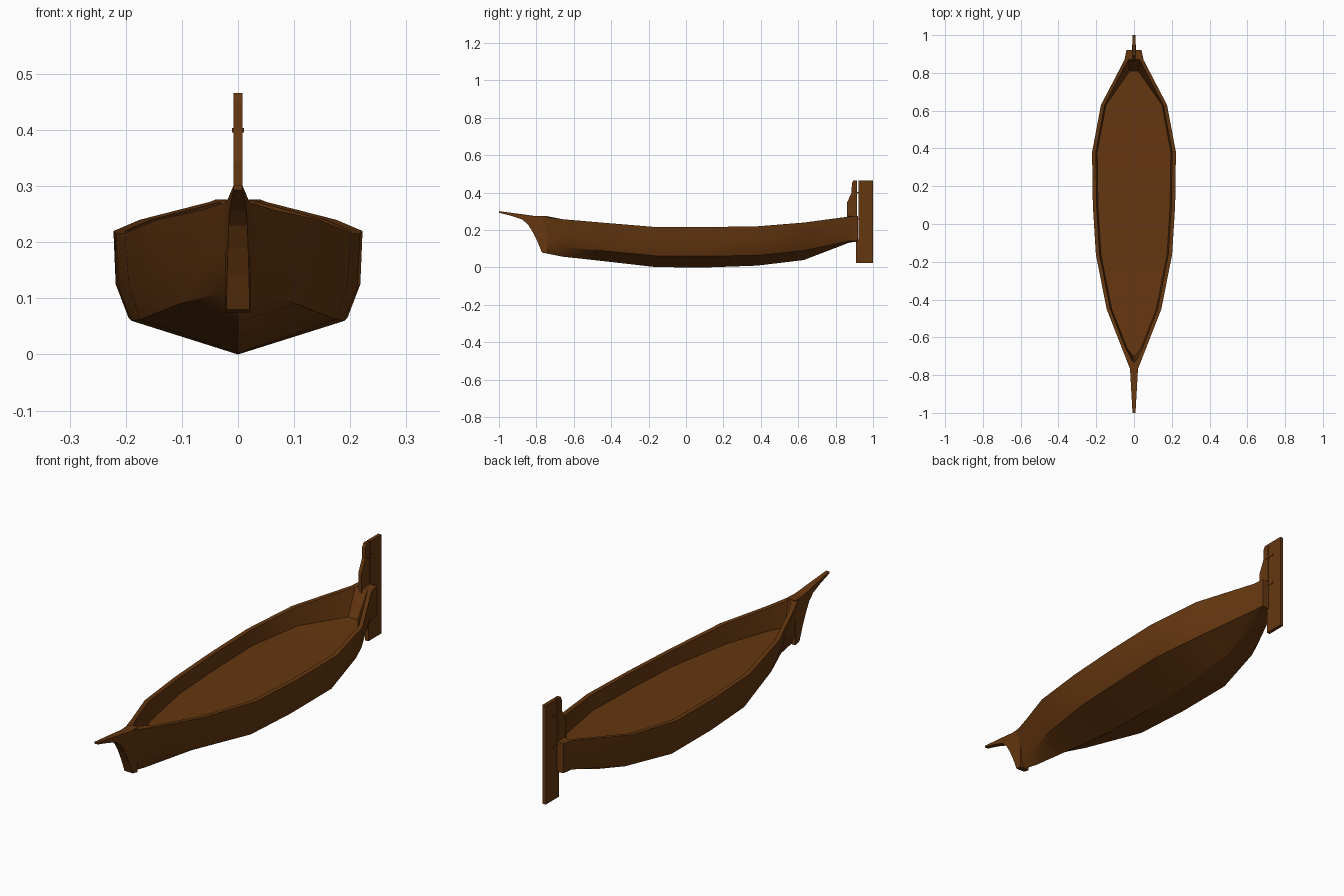
import bpy, bmesh, math

if "Cube" in bpy.data.objects:
    bpy.data.objects.remove(bpy.data.objects["Cube"])

wood = bpy.data.materials.new("dark brown wood")
wood.diffuse_color = (0.13, 0.038, 0.005, 1)
wood.use_nodes = True
wood.node_tree.nodes["Principled BSDF"].inputs["Base Color"].default_value = wood.diffuse_color


def finish(bm, name, smooth=False):
    bmesh.ops.remove_doubles(bm, verts=bm.verts, dist=1e-5)
    bmesh.ops.recalc_face_normals(bm, faces=bm.faces)
    me = bpy.data.meshes.new(name)
    bm.to_mesh(me)
    bm.free()
    me.materials.append(wood)
    ob = bpy.data.objects.new(name, me)
    bpy.context.collection.objects.link(ob)
    if smooth:
        bpy.ops.object.select_all(action='DESELECT')
        ob.select_set(True)
        bpy.context.view_layer.objects.active = ob
        bpy.ops.object.shade_smooth_by_angle(angle=math.radians(25))
    return ob


def plate(name, pts, half):
    """Side profile (y, z) thickened across x; half(y) gives the half width."""
    bm = bmesh.new()
    a = [bm.verts.new((-half(y), y, z)) for y, z in pts]
    b = [bm.verts.new((half(y), y, z)) for y, z in pts]
    bm.faces.new(a)
    bm.faces.new(b[::-1])
    n = len(pts)
    for i in range(n):
        j = (i + 1) % n
        bm.faces.new((a[i], a[j], b[j], b[i]))
    return finish(bm, name)


def box(name, x, y0, y1, z0, z1):
    return plate(name, [(y0, z0), (y1, z0), (y1, z1), (y0, z1)], lambda y: x)


# Hull stations: y, keel z, chine x/z, side x/z, sheer x/z
stations = [
    (-0.77, 0.080, 0.012, 0.110, 0.012, 0.17, 0.020, 0.272),
    (-0.66, 0.058, 0.030, 0.110, 0.042, 0.17, 0.063, 0.258),
    (-0.45, 0.035, 0.105, 0.090, 0.130, 0.15, 0.145, 0.240),
    (-0.16, 0.002, 0.175, 0.062, 0.195, 0.125, 0.202, 0.216),
    (0.10, 0.000, 0.190, 0.060, 0.212, 0.115, 0.218, 0.216),
    (0.38, 0.010, 0.195, 0.065, 0.218, 0.125, 0.222, 0.220),
    (0.63, 0.040, 0.140, 0.090, 0.168, 0.145, 0.175, 0.240),
    (0.87, 0.132, 0.045, 0.142, 0.050, 0.18, 0.050, 0.272),
    (0.92, 0.140, 0.040, 0.143, 0.040, 0.18, 0.040, 0.276),
]
bm = bmesh.new()
rings = []
for y, k, cx, cz, mx, mz, sx, sz in stations:
    yi = min(max(y, -0.73), 0.87)      # inner rim end
    yd = min(max(y, -0.70), 0.81)      # deck end
    half = [(cx, y, cz), (mx, y, mz), (sx, y, sz),
            (max(sx - 0.02, 0.006), yi, sz),
            (max(sx - 0.027, 0.004), yd, 0.15 + 0.02 * yd * yd)]
    pts = [(0, y, k)] + half + [(-x, yy, z) for x, yy, z in reversed(half)]
    rings.append([bm.verts.new(p) for p in pts])
for a, b in zip(rings, rings[1:]):
    for i in range(11):
        j = (i + 1) % 11
        bm.faces.new((a[i], a[j], b[j], b[i]))
for r in (rings[0], rings[-1]):        # outer cap, rim and inner end wall
    for ids in ((0, 1, 2, 3, 8, 9, 10), (3, 4, 7, 8), (4, 5, 6, 7)):
        bm.faces.new([r[i] for i in ids])
finish(bm, "hull", True)

# Stem with the pointed beak
plate("stem_and_beak",
      [(-0.74, 0.075), (-0.77, 0.08), (-0.795, 0.14), (-0.82, 0.19),
       (-0.845, 0.23), (-0.875, 0.256), (-0.93, 0.275), (-1.0, 0.293),
       (-1.0, 0.301), (-0.87, 0.284), (-0.80, 0.274), (-0.74, 0.274)],
      lambda y: 0.008 + 0.014 * (y + 1) / 0.25)

# Stern post, rudder and its hinges
plate("stern_post",
      [(0.86, 0.15), (0.86, 0.345), (0.885, 0.40), (0.887, 0.45),
       (0.895, 0.466), (0.915, 0.466), (0.915, 0.15)], lambda y: 0.008)
box("rudder", 0.008, 0.921, 1.0, 0.025, 0.466)
box("rudder_heel", 0.008, 0.908, 0.921, 0.025, 0.15)
for n, z in enumerate((0.26, 0.40)):
    box("rudder_hinge_%d" % (n + 1), 0.0105, 0.90, 0.95, z - 0.004, z + 0.004)
